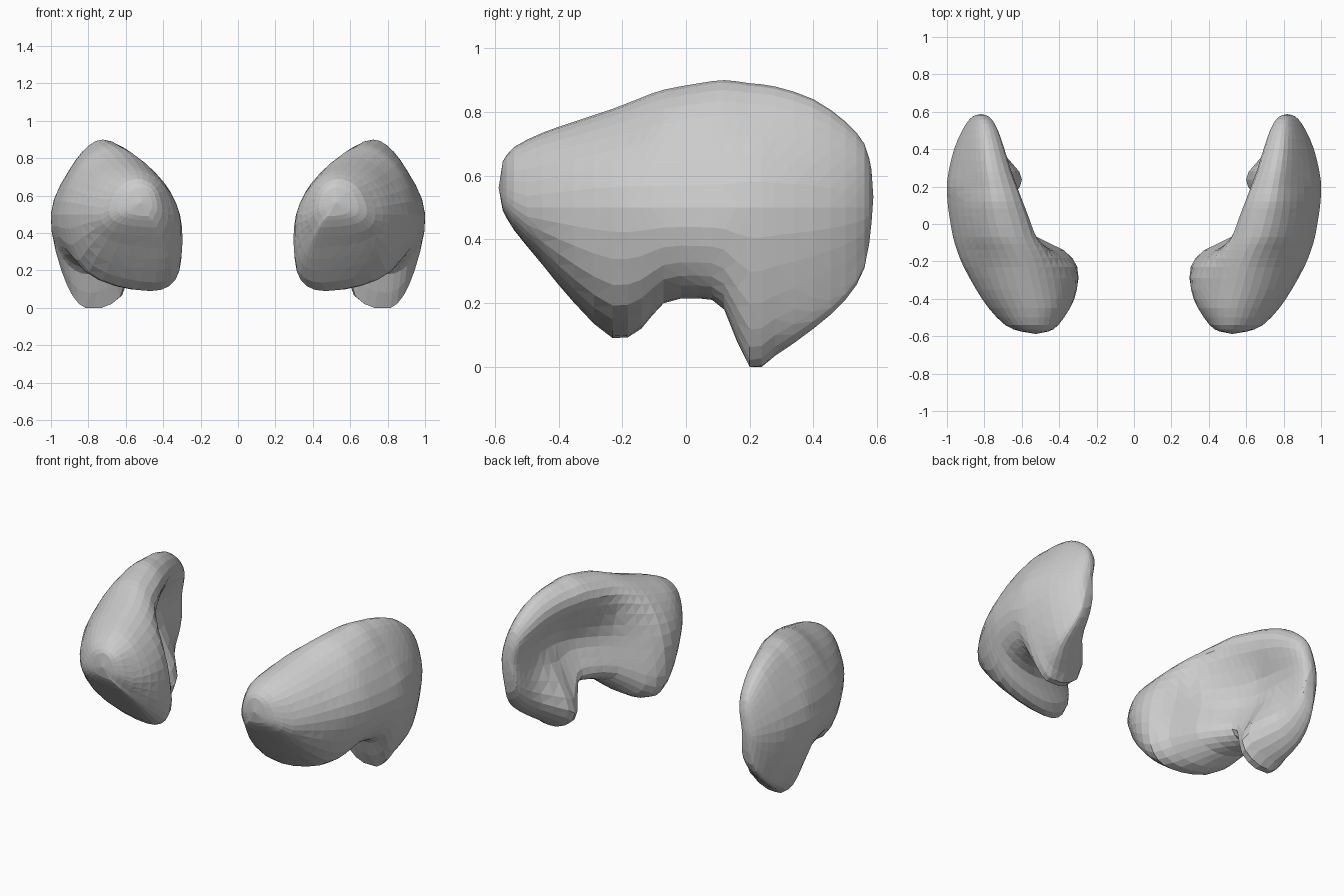
import bpy, bmesh

if "Cube" in bpy.data.objects:
    bpy.data.objects.remove(bpy.data.objects["Cube"])

# Sections from front to back:
# y, top z, bottom z, outer x (upper, middle, lower), inner x (lower, middle, upper)
SECTIONS = [
    (-.575, .645, .49, .58, .61, .58, .47, .45, .47),
    (-.54, .69, .43, .64, .69, .64, .43, .405, .44),
    (-.45, .735, .32, .70, .78, .70, .37, .34, .41),
    (-.35, .77, .20, .75, .845, .76, .325, .31, .42),
    (-.23, .81, .09, .79, .915, .80, .31, .32, .44),
    (-.14, .845, .12, .82, .95, .84, .37, .43, .48),
    (-.07, .87, .20, .845, .97, .89, .52, .56, .52),
    (.04, .89, .215, .865, .99, .925, .63, .68, .56),
    (.12, .90, .18, .87, 1.0, .935, .66, .735, .59),
    (.20, .89, -.01, .87, 1.005, .91, .60, .765, .62),
    (.28, .88, .035, .87, .995, .92, .60, .77, .65),
    (.40, .84, .12, .87, .965, .92, .72, .77, .69),
    (.50, .77, .21, .86, .92, .89, .76, .77, .725),
    (.56, .70, .31, .845, .88, .86, .78, .78, .76),
    (.582, .62, .45, .83, .85, .84, .80, .80, .79),
]


def spline(a, b, c, d, t):
    """Catmull-Rom blend of four tuples."""
    return tuple(.5 * (2*q + (r - p)*t + (2*p - 5*q + 4*r - s)*t*t
                       + (3*q - p - 3*r + s)*t**3)
                 for p, q, r, s in zip(a, b, c, d))


def lengthwise(rows, steps):
    n = len(rows)
    out = []
    for i in range(n - 1):
        for k in range(steps):
            out.append(spline(rows[max(i - 1, 0)], rows[i], rows[i + 1],
                              rows[min(i + 2, n - 1)], k / steps))
    return out + [rows[-1]]


def ring(row, steps):
    """Closed smooth cross-section from one row of measurements."""
    y, zt, zb, ou, om, ol, il, im, iu = row
    h = zt - zb
    zm = max(zb + .35*h, min(.5, zb + .6*h))    # widest level
    zu = zt - .28 * (zt - zm)
    zl = zb + .25 * (zm - zb)
    w = .45 + .6 * y
    pts = [(.48*ou + .52*iu, zt), (ou, zu), (om, zm), (ol, zl),
           (w*ol + (1 - w)*il, zb), (il, zl), (im, zm), (iu, zu)]
    n = len(pts)
    return [(x, y, max(z, 0)) for i in range(n) for k in range(steps)
            for x, z in [spline(pts[i - 1], pts[i], pts[(i + 1) % n],
                                pts[(i + 2) % n], k / steps)]]


def lobe(name, side):
    bm = bmesh.new()
    rings = [[bm.verts.new((side * x, y, z)) for x, y, z in ring(r, 4)]
             for r in lengthwise(SECTIONS, 2)]
    n = len(rings[0])
    for a, b in zip(rings, rings[1:]):
        for i in range(n):
            j = (i + 1) % n
            bm.faces.new((a[i], a[j], b[j], b[i]))
    # Rounded end caps
    for end, tip in ((rings[0], -.588), (rings[-1], .588)):
        cap = bm.faces.new(end)
        for v in bmesh.ops.poke(bm, faces=[cap])["verts"]:
            v.co.y = tip
    # Even out the surface sideways and split into facets
    for _ in range(2):
        bmesh.ops.smooth_vert(bm, verts=bm.verts, factor=.3,
                              use_axis_x=True, use_axis_y=False,
                              use_axis_z=False)
    bmesh.ops.triangulate(bm, faces=bm.faces)
    bmesh.ops.recalc_face_normals(bm, faces=bm.faces)
    mesh = bpy.data.meshes.new(name)
    bm.to_mesh(mesh)
    bm.free()
    bpy.context.collection.objects.link(bpy.data.objects.new(name, mesh))


# Mirrored pair of curved lobes
lobe("right_lobe", 1)
lobe("left_lobe", -1)
